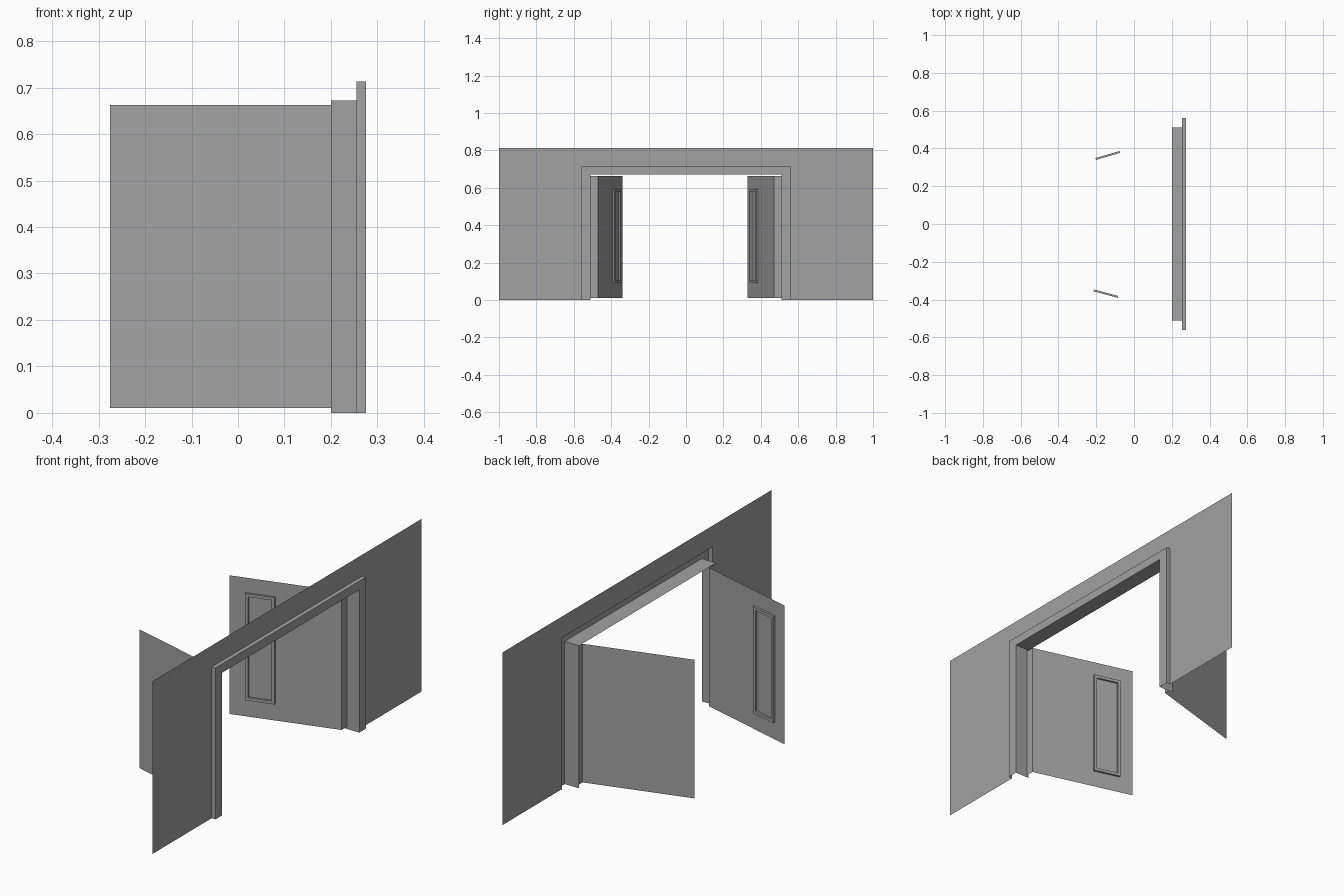
import bpy
import bmesh
from mathutils import Vector

cube = bpy.data.objects.get("Cube")
if cube:
    bpy.data.objects.remove(cube, do_unlink=True)

grey = bpy.data.materials.new("plain_grey")
grey.use_nodes = True
colour = (0.36, 0.36, 0.36, 1)
grey.diffuse_color = colour
grey.node_tree.nodes["Principled BSDF"].inputs["Base Color"].default_value = colour

WALL_X, TRIM_X, JAMB_X = 0.255, 0.275, 0.2
TRIM = (0.56, 0.713)      # half width and height of the trim's outside
OPENING = (0.51, 0.672)   # half width and height of the opening
DOOR_Z = (0.01, 0.663)
WINDOW_Z = (0.09, 0.593)


def finish(name, bm):
    mesh = bpy.data.meshes.new(name)
    bm.to_mesh(mesh)
    bm.free()
    mesh.materials.append(grey)
    obj = bpy.data.objects.new(name, mesh)
    bpy.context.collection.objects.link(obj)
    return obj


def loft(name, rings, closed=False):
    """Join successive rings of points with quads."""
    bm = bmesh.new()
    rows = [[bm.verts.new(p) for p in ring] for ring in rings]
    for a, b in zip(rows, rows[1:]):
        n = len(a)
        for i in range(n if closed else n - 1):
            j = (i + 1) % n
            bm.faces.new((a[i], a[j], b[j], b[i]))
    return finish(name, bm)


def arch(x, size):
    """Square arch standing on the ground in the plane at x."""
    w, h = size
    return [(x, -w, 0), (x, -w, h), (x, w, h), (x, w, 0)]


# Thin wall around the doorway
loft("wall", [arch(WALL_X, TRIM), arch(WALL_X, (1, 0.813))])

# Raised trim folding back into the jamb and lintel
loft("door_frame", [arch(JAMB_X, OPENING), arch(TRIM_X, OPENING),
                    arch(TRIM_X, TRIM), arch(WALL_X, TRIM)])


def make_door(label, side, tip_y, window_x):
    hinge = Vector((0.21, side * 0.47, 0))
    tip = Vector((-TRIM_X, side * tip_y, 0))
    along = (tip - hinge).normalized()
    inward = Vector((along.y, -along.x, 0))
    if inward.y * side > 0:
        inward.negate()

    # Door sheet with a narrow return at the hinge
    path = [Vector((0.21, side * OPENING[0], 0)), hinge, tip]
    up = Vector((0, 0, 1))
    door = [[p + up * z for z in DOOR_Z] for p in path]
    loft(label + "_door", door if side < 0 else door[::-1])

    # Window surround, raised on the inner face
    def at_x(x):
        return hinge + (tip - hinge) * ((x - hinge.x) / (tip.x - hinge.x))

    def ring(margin, depth):
        a = at_x(window_x) + along * -margin
        b = at_x(window_x + 0.128) + along * margin
        low, high = WINDOW_Z[0] + margin, WINDOW_Z[1] - margin
        pts = [a + up * low, b + up * low, b + up * high, a + up * high]
        return [p + inward * depth for p in pts]

    rings = [ring(0, 0), ring(0, 0.01), ring(0.014, 0.01), ring(0.014, 0.001)]
    loft(label + "_window_frame", rings if side > 0 else
         [r[::-1] for r in rings], closed=True)

    # Window pane set inside the surround
    bm = bmesh.new()
    bm.faces.new([bm.verts.new(p) for p in ring(0.014, 0.001)])
    face = next(iter(bm.faces))
    face.normal_update()
    if face.normal.dot(inward) < 0:
        face.normal_flip()
    finish(label + "_window_pane", bm)


make_door("front", -1, 0.34, -0.214)
make_door("back", 1, 0.328, -0.204)
